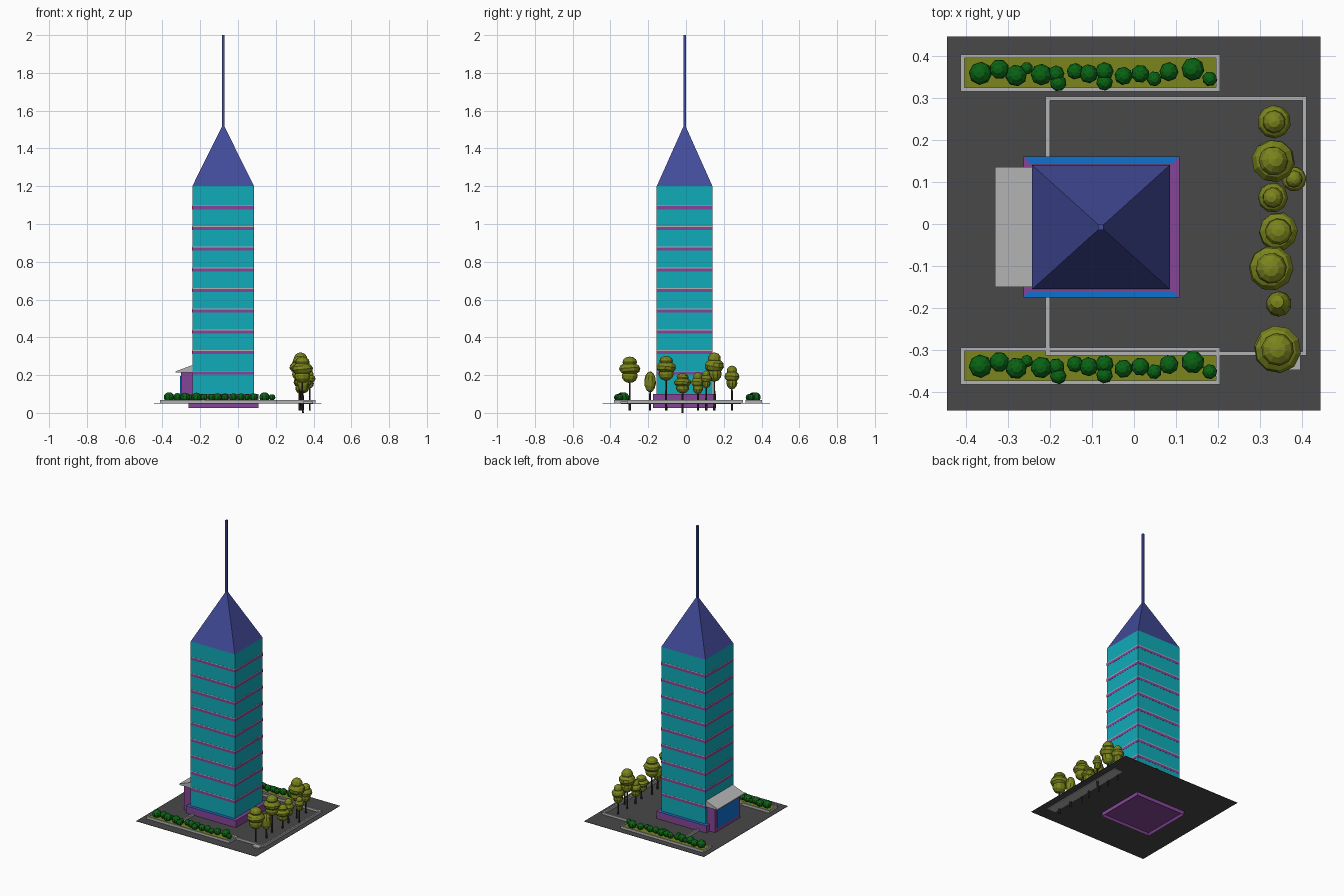
import bpy, bmesh, math, random
from mathutils import Matrix, Vector

if "Cube" in bpy.data.objects:
    bpy.data.objects.remove(bpy.data.objects["Cube"])

random.seed(4)


def mat(name, rgb):
    m = bpy.data.materials.new(name)
    m.diffuse_color = (*rgb, 1)
    m.use_nodes = True
    m.node_tree.nodes["Principled BSDF"].inputs["Base Color"].default_value = m.diffuse_color
    return m


TEAL = mat("teal_glass", (0.005, 0.41, 0.49))
PURPLE = mat("purple_stone", (0.24, 0.06, 0.31))
BLUE = mat("bright_blue", (0.004, 0.17, 0.63))
NAVY = mat("indigo_roof", (0.055, 0.07, 0.32))
GREY = mat("light_grey", (0.45, 0.45, 0.45))
ASPHALT = mat("asphalt", (0.065, 0.065, 0.065))
OLIVE = mat("olive", (0.20, 0.235, 0.012))
GREEN = mat("bush_green", (0.003, 0.125, 0.007))
TRUNK = mat("dark_bark", (0.035, 0.03, 0.022))


def finish(name, bm, *mats):
    me = bpy.data.meshes.new(name)
    bm.to_mesh(me)
    bm.free()
    for m in mats:
        me.materials.append(m)
    ob = bpy.data.objects.new(name, me)
    bpy.context.collection.objects.link(ob)
    return ob


def add_box(bm, x0, x1, y0, y1, z0, z1):
    m = Matrix.Translation(((x0 + x1) / 2, (y0 + y1) / 2, (z0 + z1) / 2))
    m = m @ Matrix.Diagonal((x1 - x0, y1 - y0, z1 - z0, 1))
    bmesh.ops.create_cube(bm, size=1, matrix=m)


def box(name, material, *dims):
    bm = bmesh.new()
    add_box(bm, *dims)
    return finish(name, bm, material)


def frame(name, x0, x1, y0, y1, z0, z1, w):
    """Rectangular kerb of four bars."""
    bm = bmesh.new()
    add_box(bm, x0, x1, y0, y0 + w, z0, z1)
    add_box(bm, x0, x1, y1 - w, y1, z0, z1)
    add_box(bm, x0, x0 + w, y0 + w, y1 - w, z0, z1)
    add_box(bm, x1 - w, x1, y0 + w, y1 - w, z0, z1)
    return finish(name, bm, GREY)


def add_blob(bm, x, y, z, rx, rz, seg=8, rings=6):
    m = (Matrix.Translation((x, y, z)) @ Matrix.Diagonal((rx, rx, rz, 1))
         @ Matrix.Rotation(random.uniform(0, 3), 4, 'Z')
         @ Matrix.Rotation(random.uniform(-.25, .25), 4, 'X'))
    bmesh.ops.create_uvsphere(bm, u_segments=seg, v_segments=rings, radius=1, matrix=m)


GZ = 0.052                                    # ground level
X0, X1, Y0, Y1 = -0.242, 0.085, -0.155, 0.14  # tower footprint
CX, CY = (X0 + X1) / 2, (Y0 + Y1) / 2

# ground sheet, walkway kerb and the slab under the trees
box("ground", ASPHALT, -0.445, 0.443, -0.443, 0.446, GZ - 0.002, GZ)
frame("walkway_kerb", -0.21, 0.41, -0.313, 0.303, GZ, 0.067, 0.01)
box("tree_strip_slab", GREY, 0.335, 0.396, -0.345, 0.29, GZ - 0.006, GZ - 0.001)
box("tree_strip_end", GREY, 0.345, 0.396, -0.347, -0.313, GZ, 0.06)

# tower base: mitred ledge on top, recessed underside
bm = bmesh.new()
add_box(bm, -0.263, 0.108, -0.175, 0.16, 0.025, 0.1)
bm.faces.ensure_lookup_table()
top = max(bm.faces, key=lambda f: f.calc_center_median().z)
bottom = min(bm.faces, key=lambda f: f.calc_center_median().z)
ledge = bmesh.ops.inset_region(bm, faces=[top], thickness=0.021)["faces"]
bmesh.ops.inset_region(bm, faces=[bottom], thickness=0.012, depth=-0.015)
for f in ledge:
    c = f.calc_center_median()
    if c.y > Y1 or c.y < Y0:
        f.material_index = 1
finish("tower_base", bm, PURPLE, BLUE)

# tower shaft with floor bands
box("tower_shaft", TEAL, X0, X1, Y0, Y1, 0.1, 1.2)
bands, lines = bmesh.new(), bmesh.new()
e = 0.001
for i in range(9):
    z = 0.212 + i * 0.1095
    add_box(bands, X0 - e, X1 + e, Y0 - e, Y1 + e, z - 0.01, z + 0.006)
    add_box(lines, X0 - e, X1 + e, Y0 - e, Y1 + e, z + 0.006, z + 0.011)
finish("floor_bands", bands, PURPLE)
finish("floor_ledges", lines, GREY)

# pyramid roof and spire
bm = bmesh.new()
base = [bm.verts.new(p) for p in ((X0, Y0, 1.2), (X1, Y0, 1.2), (X1, Y1, 1.2), (X0, Y1, 1.2))]
apex = bm.verts.new((CX, CY, 1.53))
bm.faces.new(base[::-1])
for i in range(4):
    bm.faces.new((base[i], base[(i + 1) % 4], apex))
finish("pyramid_roof", bm, NAVY)
box("spire", NAVY, CX - 0.0065, CX + 0.0065, CY - 0.0065, CY + 0.0065, 1.5, 2.0)

# entrance on the left side with glass and sloping canopy
box("entrance", PURPLE, -0.303, X0, -0.14, 0.125, GZ, 0.215)
box("entrance_glass", BLUE, -0.306, -0.302, -0.118, 0.103, 0.075, 0.195)
bm = bmesh.new()
profile = ((-0.33, 0.213), (X0, 0.213), (X0, 0.253), (-0.33, 0.22))
face = bm.faces.new([bm.verts.new((x, -0.15, z)) for x, z in profile])
ext = bmesh.ops.extrude_face_region(bm, geom=[face])["geom"]
bmesh.ops.translate(bm, vec=Vector((0, 0.285, 0)),
                    verts=[v for v in ext if isinstance(v, bmesh.types.BMVert)])
bmesh.ops.recalc_face_normals(bm, faces=bm.faces)
finish("entrance_canopy", bm, GREY)

# planters with bushes: x, y, radius; the front row repeats the back row
BUSHES = [(-.365, .358, .028), (-.32, .368, .024), (-.28, .353, .026), (-.255, .37, .015),
          (-.22, .355, .026), (-.185, .357, .02), (-.18, .335, .02), (-.14, .363, .02),
          (-.108, .357, .023), (-.07, .363, .022), (-.07, .337, .02), (-.025, .352, .022),
          (.015, .357, .022), (.048, .345, .018), (.083, .362, .023), (.14, .368, .028),
          (.18, .345, .018)]
for side, dy in (("back", 0), ("front", -0.696)):
    frame(side + "_planter_kerb", -0.412, 0.204, 0.315 + dy, 0.403 + dy, GZ, 0.068, 0.009)
    box(side + "_planter_soil", OLIVE, -0.403, 0.195, 0.324 + dy, 0.394 + dy, GZ, 0.063)
    bm = bmesh.new()
    for x, y, r in BUSHES:
        add_blob(bm, x, y + dy, 0.08 + r * 0.1, r, r * 0.95)
    finish(side + "_bushes", bm, GREEN)

# trees: x, y, crown radius, crown bottom, crown top
TREES = [(.333, .243, .04, .125, .25), (.331, .15, .052, .165, .32), (.38, .107, .03, .13, .225),
         (.33, .063, .036, .1, .215), (.343, -.018, .047, .103, .21), (.326, -.105, .054, .17, .302),
         (.344, -.19, .031, .108, .22), (.341, -.298, .057, .158, .298)]
crowns, trunks = bmesh.new(), bmesh.new()
for i, (x, y, r, lo, hi) in enumerate(TREES):
    h = hi - lo
    if i == 6:                                # one plain egg-shaped crown
        add_blob(crowns, x, y, lo + h / 2, r, h / 2, 10)
    else:                                     # stacked blobs
        add_blob(crowns, x, y, lo + h * 0.27, r * 0.75, h * 0.27, 10)
        add_blob(crowns, x, y, lo + h * 0.54, r, h * 0.25, 10)
        add_blob(crowns, x, y, lo + h * 0.79, r * 0.68, h * 0.21, 10)
    z0 = 0 if i == 4 else 0.012
    bmesh.ops.create_cone(trunks, cap_ends=True, segments=6, radius1=0.006, radius2=0.004,
                          depth=lo + 0.03 - z0,
                          matrix=Matrix.Translation((x, y, (lo + 0.03 + z0) / 2)))
finish("tree_crowns", crowns, OLIVE)
finish("tree_trunks", trunks, TRUNK)
